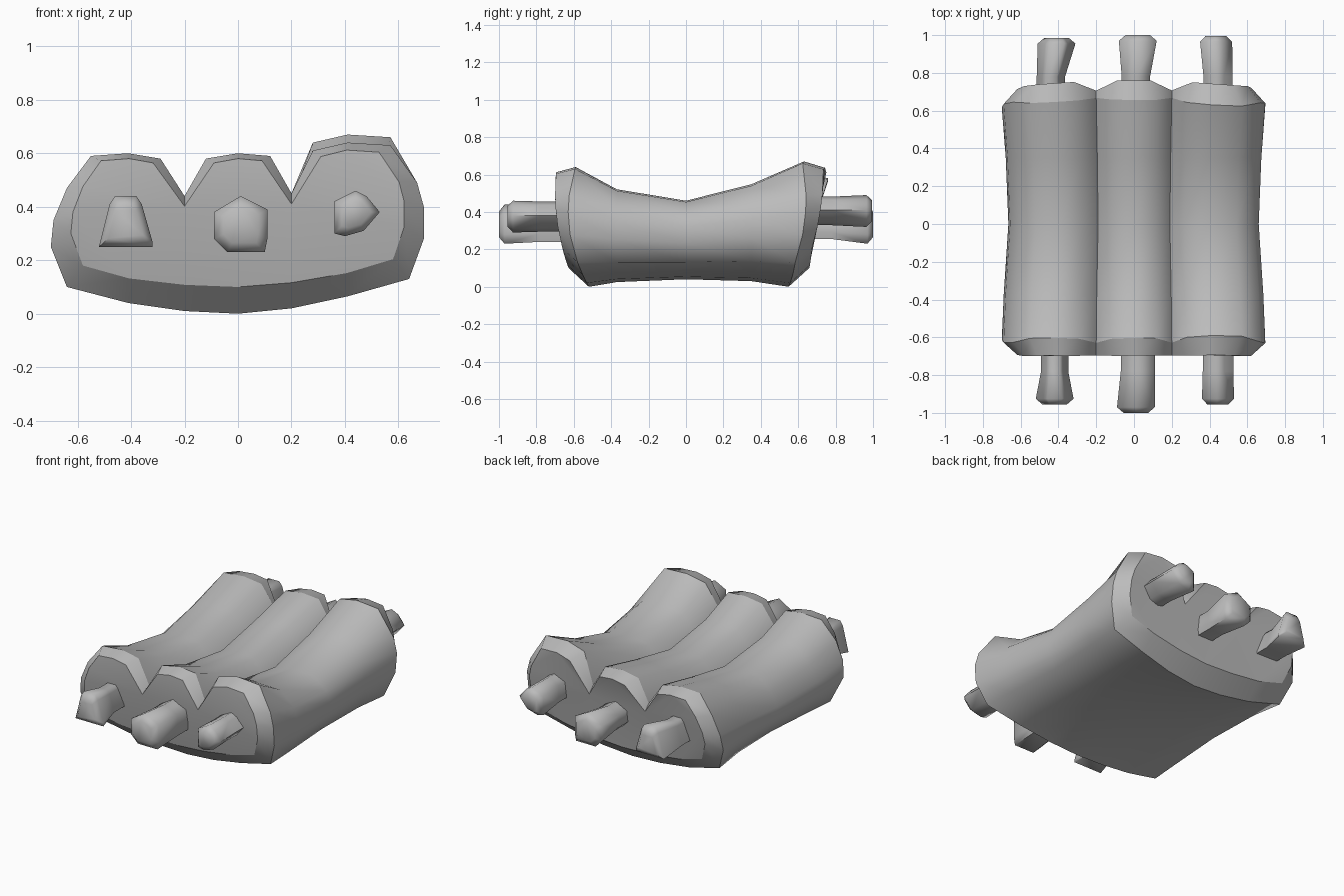
import bpy
import bmesh
import math

if "Cube" in bpy.data.objects:
    bpy.data.objects.remove(bpy.data.objects["Cube"], do_unlink=True)

grey = bpy.data.materials.new("plain grey")
grey.use_nodes = True
colour = (0.5, 0.5, 0.5, 1)
grey.diffuse_color = colour
grey.node_tree.nodes["Principled BSDF"].inputs["Base Color"].default_value = colour


def loft(name, rings, sharp_rings=()):
    """Skin a list of equal-length rings, close both ends and shade the result."""
    bm = bmesh.new()
    loops = [[bm.verts.new(point) for point in ring] for ring in rings]
    for first, second in zip(loops, loops[1:]):
        for i in range(len(first)):
            j = (i + 1) % len(first)
            bm.faces.new((first[i], first[j], second[j], second[i]))
    caps = [bm.faces.new(loops[0]), bm.faces.new(loops[-1])]
    for index in sharp_rings:
        ring = loops[index]
        for a, b in zip(ring, ring[1:] + ring[:1]):
            bm.edges.get((a, b)).smooth = False
    bmesh.ops.recalc_face_normals(bm, faces=bm.faces[:])
    bmesh.ops.triangulate(bm, faces=caps)
    mesh = bpy.data.meshes.new(name)
    bm.to_mesh(mesh)
    bm.free()
    mesh.materials.append(grey)
    obj = bpy.data.objects.new(name, mesh)
    bpy.context.collection.objects.link(obj)
    bpy.ops.object.select_all(action="DESELECT")
    bpy.context.view_layer.objects.active = obj
    obj.select_set(True)
    bpy.ops.object.shade_smooth_by_angle(angle=math.radians(66), keep_sharp_edges=True)


# Meat cross-section: three humps on top, shallow curved belly
outline = [
    (-.64, .10), (-.70, .25), (-.69, .35), (-.64, .47), (-.55, .59), (-.41, .60),
    (-.29, .58), (-.2, .44), (-.12, .58), (0, .60), (.12, .59), (.2, .45),
    (.28, .57), (.41, .60), (.57, .59), (.67, .49), (.695, .40), (.695, .28),
    (.64, .13), (.41, .065), (.2, .02), (0, 0), (-.2, .01), (-.41, .04),
]


def section(width, height, rise, lift):
    """Scale the outline and raise the hump on the left side."""
    result = []
    for x, z in outline:
        raised = lift if x > .25 and z > .5 else 0
        result.append((x * width, rise + z * height + raised))
    return result


def inset(points):
    """Shrink each hump towards its own middle for the end faces."""
    result = []
    for x, z in points:
        if abs(x) == .2:
            new_x, drop = x, .05 if z > .3 else 0
        else:
            middle = .4 * max(-1, min(1, round(x / .4)))
            new_x, drop = middle + (x - middle) * .75, 0
        result.append((new_x, .1 + z * .8 - drop))
    return result


def place(points, y, bend=0, level=0, sweep=0, notch=0):
    """Put a section at depth y, bowed in height, swept at the sides, notched in valleys."""
    result = []
    for x, z in points:
        cut = notch if abs(x) == .2 and z > .3 else 0
        result.append((x, y + bend * (z - level) ** 2 - sweep * x * x - cut, z))
    return result


front, back = section(1, 1, 0, .04), section(1, 1, 0, .07)
loft("rib_meat", [
    place(inset(front), -.70, .45, .5),
    place(front, -.63, .69, .4),
    place(section(.985, .81, .025, .01), -.37),
    place(section(.95, .7, .04, 0), 0),
    place(section(.97, .83, .03, .02), .35),
    place(back, .67, -.6, .45, .06),
    place(inset(back), .76, -.5, .55, .08, .04),
], sharp_rings=(0, 1, 5, 6))

# Bone end shapes, measured around each bone's middle
bell = [(-.1, -.09), (-.06, .07), (-.04, .1), (.04, .1), (.06, .07), (.1, -.07), (.1, -.09)]
knob = [(-.1, .05), (0, .11), (.1, .06), (.1, -.05), (.09, -.1), (-.05, -.1), (-.1, -.05)]
wedge = [(-.08, -.08), (-.08, .04), (0, .08), (.04, .06), (.09, 0), (.03, -.07), (-.04, -.09)]


def bone(name, shape, x, z, tip, base_x, base_size):
    """Bone stub running out of the meat to a blunt, rounded tip."""
    side = math.copysign(1, tip)
    steps = [(side * .5, base_size, base_x), (side * .78, base_size, base_x),
             (tip - side * .03, 1, x), (tip, .65, x)]
    loft(name, [[(cx + px * s, y, z + pz * s) for px, pz in shape]
                for y, s, cx in steps])


bone("front_right_bone", bell, -.42, .34, -.955, -.42, .72)
bone("front_middle_bone", knob, .01, .33, -1, .02, .9)
bone("front_left_bone", wedge, .44, .38, -.955, .44, .95)
bone("back_right_bone", bell, -.41, .36, .985, -.44, .75)
bone("back_middle_bone", knob, .02, .33, 1, .01, .75)
bone("back_left_bone", wedge, .43, .41, .995, .44, .9)
